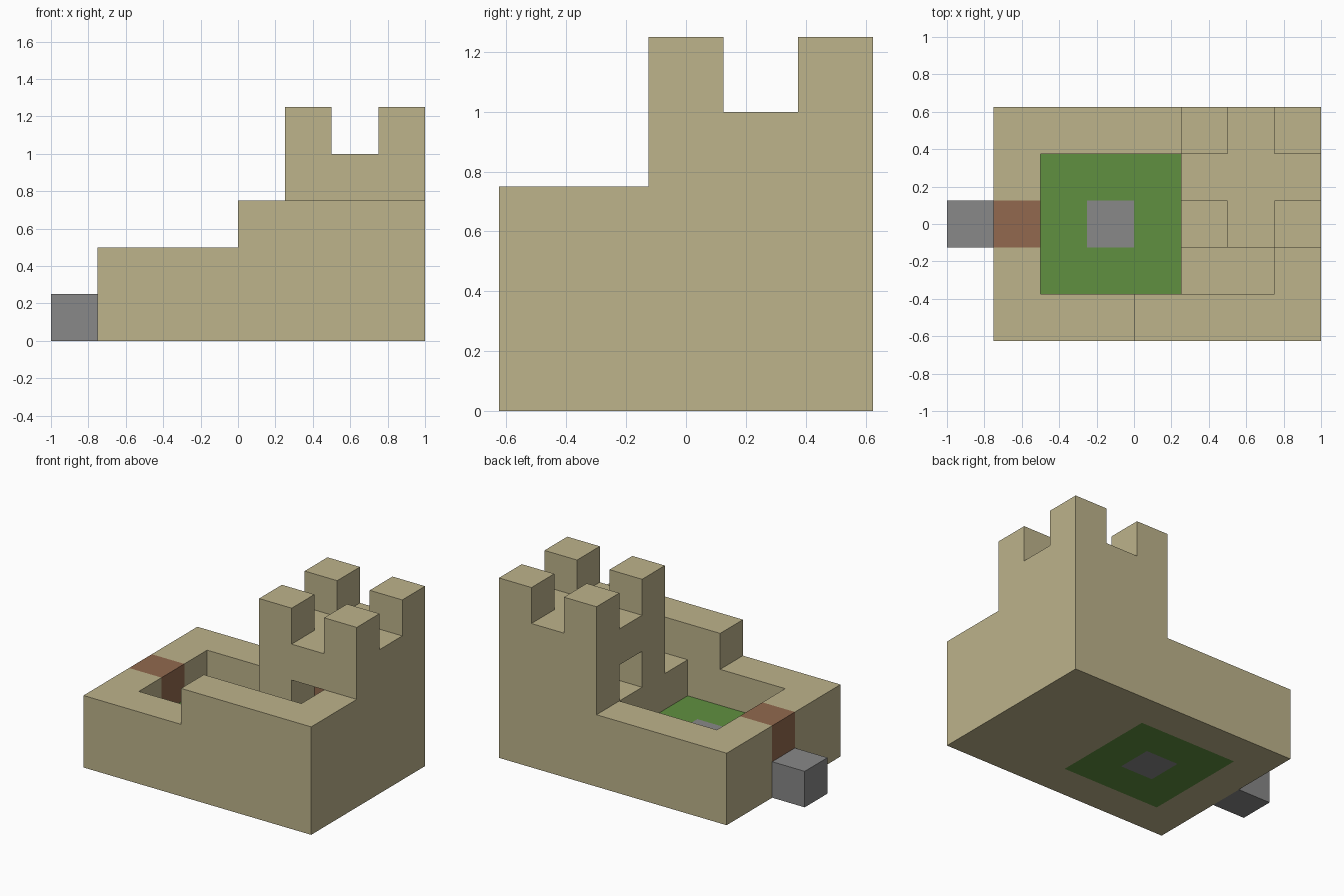
import bpy
import bmesh
from itertools import product
from mathutils import Vector

cube = bpy.data.objects.get("Cube")
if cube:
    bpy.data.objects.remove(cube, do_unlink=True)

UNIT = 0.25
ORIGIN = Vector((-1, -0.625, 0))


def material(name, rgb):
    # sRGB bytes to linear colour
    colour = [((c / 255 + 0.055) / 1.055) ** 2.4 for c in rgb] + [1]
    mat = bpy.data.materials.new(name)
    mat.use_nodes = True
    mat.diffuse_color = colour
    mat.node_tree.nodes["Principled BSDF"].inputs["Base Color"].default_value = colour
    return mat


def block(low, high):
    """All grid cells between two corners."""
    return set(product(*(range(a, b) for a, b in zip(low, high))))


def build(name, cells, mat):
    """Closed shell around a set of grid cells, flat areas merged."""
    bm = bmesh.new()
    for cell in cells:
        centre = Vector(cell) + Vector((0.5, 0.5, 0.5))
        for axis in range(3):
            for sign in (-1, 1):
                normal = Vector((0, 0, 0))
                normal[axis] = sign
                if tuple(int(c + n) for c, n in zip(cell, normal)) in cells:
                    continue
                u = Vector((0, 0, 0))
                u[(axis + 1) % 3] = 0.5
                v = normal.cross(u)
                mid = centre + normal / 2
                corners = (mid - u - v, mid + u - v, mid + u + v, mid - u + v)
                bm.faces.new([bm.verts.new(ORIGIN + p * UNIT) for p in corners])
    bmesh.ops.remove_doubles(bm, verts=bm.verts[:], dist=0.001)
    bmesh.ops.dissolve_limit(bm, angle_limit=0.01, verts=bm.verts[:], edges=bm.edges[:])
    mesh = bpy.data.meshes.new(name)
    bm.to_mesh(mesh)
    bm.free()
    mesh.materials.append(mat)
    obj = bpy.data.objects.new(name, mesh)
    bpy.context.collection.objects.link(obj)


stone = material("sandstone", (189, 179, 139))
grass = material("grass_green", (96, 144, 64))
grey = material("grey_stone", (136, 136, 136))
wood = material("brown_wood", (146, 105, 78))

# Outer wall with a gateway, raised around the front walkway
gate = block((1, 2, 1), (2, 3, 2))
yard = block((2, 1, 0), (5, 4, 2))
wall = block((1, 0, 0), (8, 5, 2)) - yard - gate
wall |= block((4, 0, 2), (8, 1, 3)) | block((7, 1, 2), (8, 2, 3))
build("outer_wall", wall, stone)

# Tower with a front doorway and an opening over the yard
doorway = block((6, 2, 2), (7, 3, 3))
opening = block((5, 3, 2), (6, 4, 3))
door = block((6, 3, 2), (7, 4, 3))
build("tower", block((5, 2, 2), (8, 5, 4)) - doorway - opening - door, stone)
build("tower_door", door, wood)

# Corner battlements
for side, i in (("right", 5), ("left", 7)):
    for end, j in (("front", 2), ("back", 4)):
        build(f"battlement_{end}_{side}", {(i, j, 4)}, stone)

# Courtyard, its centre slab, the gate and the entrance step
slab = {(3, 2, 0)}
build("courtyard_lawn", block((2, 1, 0), (5, 4, 1)) - slab, grass)
build("courtyard_slab", slab, grey)
build("gate", gate, wood)
build("entrance_step", {(0, 2, 0)}, grey)
